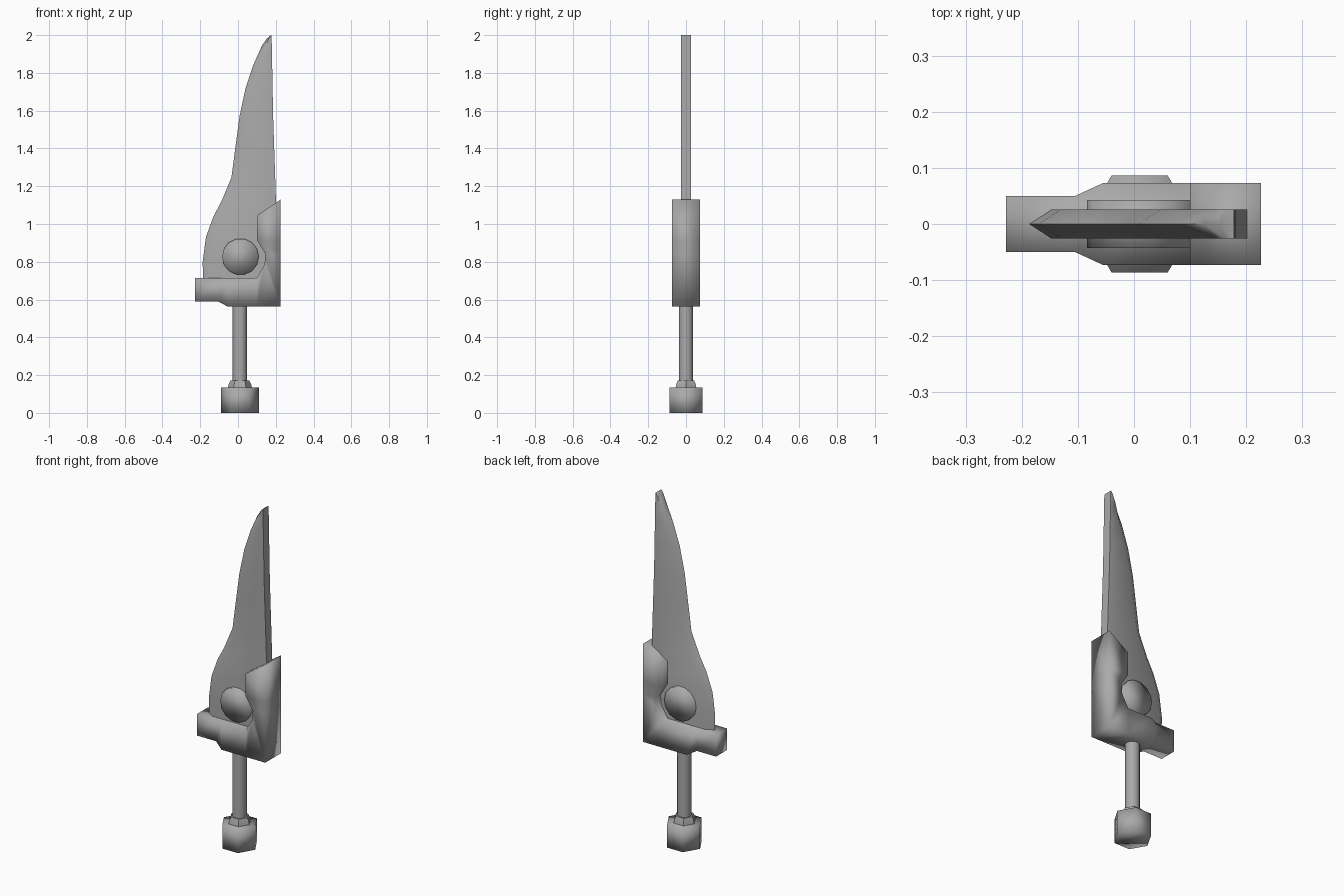
import bpy
import bmesh
import math

cube = bpy.data.objects.get("Cube")
if cube:
    bpy.data.objects.remove(cube)

steel = bpy.data.materials.new("grey steel")
steel.use_nodes = True
GREY = (0.4, 0.4, 0.4, 1)
steel.diffuse_color = GREY
steel.node_tree.nodes["Principled BSDF"].inputs["Base Color"].default_value = GREY

AXIS_X = 0.01


def loft(name, rings, angle=None):
    """Skin a list of closed rings and cap both ends."""
    bm = bmesh.new()
    loops = [[bm.verts.new(p) for p in ring] for ring in rings]
    n = len(loops[0])
    for a, b in zip(loops, loops[1:]):
        for i in range(n):
            j = (i + 1) % n
            bm.faces.new((a[i], a[j], b[j], b[i]))
    bm.faces.new(loops[0])
    bm.faces.new(loops[-1])
    bmesh.ops.recalc_face_normals(bm, faces=bm.faces)
    mesh = bpy.data.meshes.new(name)
    bm.to_mesh(mesh)
    bm.free()
    mesh.materials.append(steel)
    obj = bpy.data.objects.new(name, mesh)
    bpy.context.collection.objects.link(obj)
    mesh.shade_smooth()
    if angle:
        mesh.set_sharp_from_angle(angle=math.radians(angle))
    return obj


def turned(name, sides, profile, angle=None):
    """Upright turned part from (radius, height) pairs."""
    turns = [math.tau * i / sides for i in range(sides)]
    return loft(name, [[(AXIS_X + r * math.cos(t), r * math.sin(t), z)
                        for t in turns] for r, z in profile], angle)


# Handle: six-sided pommel, collar and round grip
turned("pommel", 6, [(0.1, 0), (0.1, 0.135)])
turned("pommel_collar", 6, [(0.064, 0.13), (0.06, 0.15), (0.05, 0.172)], 50)
turned("grip", 12, [(0.038, 0.16), (0.038, 0.6)], 50)

# L-shaped guard: (outer x, outer z, inner x, inner z, half depth)
guard = [
    (-0.228, 0.59, -0.228, 0.715, 0.05),
    (-0.105, 0.59, -0.105, 0.715, 0.05),
    (-0.055, 0.563, -0.055, 0.715, 0.073),
    (0.1, 0.563, 0.1, 0.715, 0.073),
    (0.226, 0.563, 0.14, 0.785, 0.073),
    (0.226, 0.84, 0.146, 0.84, 0.073),
    (0.226, 0.91, 0.1, 0.915, 0.073),
    (0.226, 1.13, 0.1, 1.045, 0.073),
]
loft("guard", [[(ox, -d, oz), (ix, -d, iz), (ix, d, iz), (ox, d, oz)]
               for ox, oz, ix, iz, d in guard])

# Blade: (cutting edge x, back x, edge z, back z), bevelled to a sharp edge
HALF = 0.026
blade = [
    (-0.185, 0.207, 0.65, 0.65),
    (-0.187, 0.207, 0.8, 0.8),
    (-0.17, 0.206, 0.93, 0.93),
    (-0.13, 0.204, 1.04, 1.04),
    (-0.09, 0.201, 1.115, 1.115),
    (-0.035, 0.197, 1.245, 1.245),
    (-0.012, 0.191, 1.42, 1.42),
    (0.008, 0.186, 1.57, 1.57),
    (0.04, 0.183, 1.72, 1.72),
    (0.08, 0.181, 1.84, 1.84),
    (0.125, 0.179, 1.94, 1.94),
    (0.153, 0.178, 1.982, 1.985),
    (0.172, 0.178, 1.998, 2.0),
]
rings = []
for edge, back, ze, zb in blade:
    bevel = edge + min(0.04, 0.4 * (back - edge))
    rings.append([(edge, 0, ze), (bevel, -HALF, ze), (back, -HALF, zb),
                  (back, HALF, zb), (bevel, HALF, ze)])
loft("blade", rings, 60)

# Round boss through the blade
turns = [math.tau * i / 14 for i in range(14)]
loft("pivot_boss", [[(0.013 + 0.097 * math.cos(t), y, 0.827 + 0.097 * math.sin(t))
                     for t in turns] for y in (-0.043, 0.043)])
